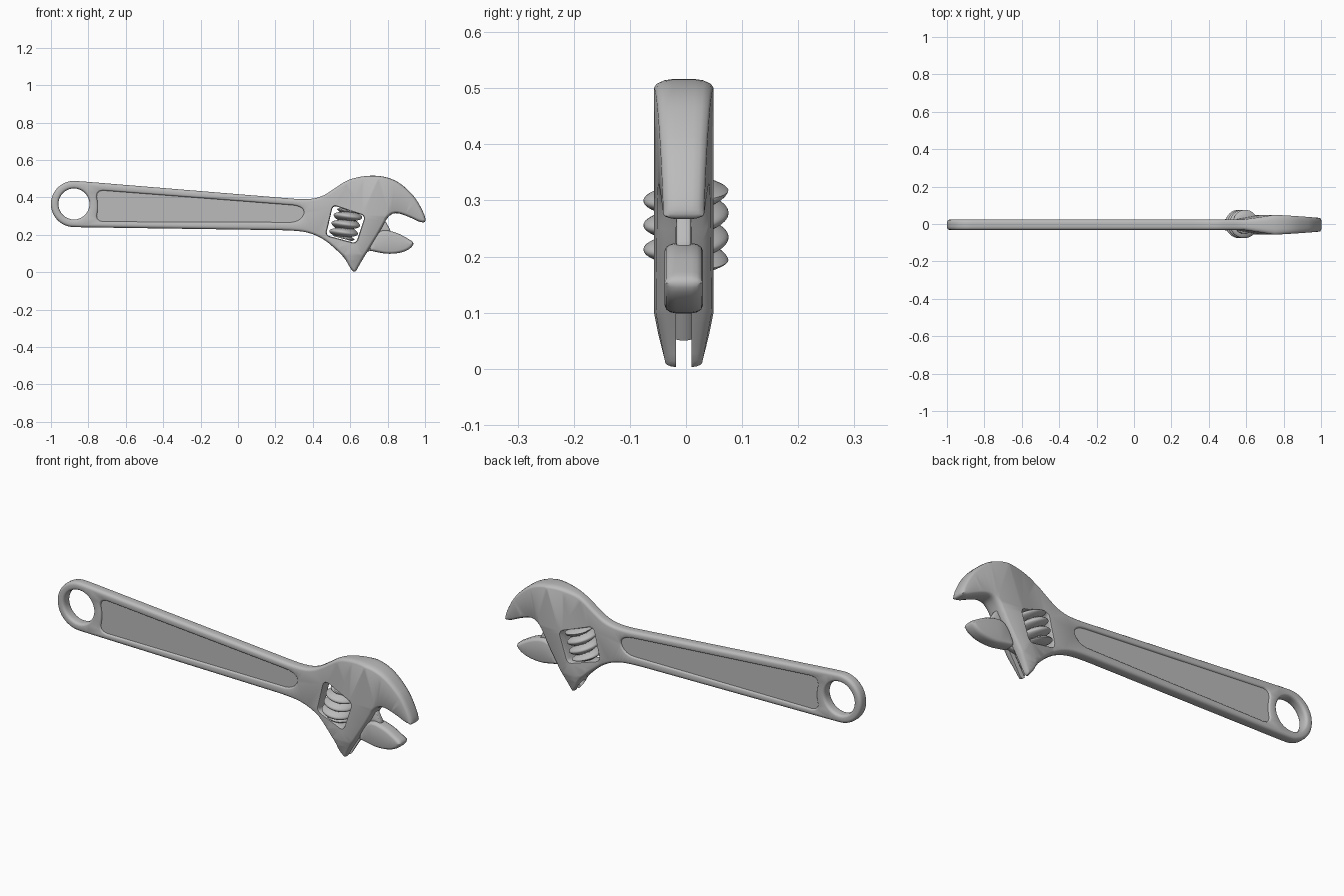
import bpy
import bmesh
from math import sin, cos, pi, radians
from mathutils import Vector
from mathutils.geometry import intersect_line_line_2d

if "Cube" in bpy.data.objects:
    bpy.data.objects.remove(bpy.data.objects["Cube"])

steel = bpy.data.materials.new("steel grey")
steel.use_nodes = True
steel.diffuse_color = (.5, .5, .5, 1)
steel.node_tree.nodes["Principled BSDF"].inputs["Base Color"].default_value = (.5, .5, .5, 1)


def finish(name, bm):
    """Turn a bmesh into a linked object."""
    bmesh.ops.recalc_face_normals(bm, faces=bm.faces[:])
    mesh = bpy.data.meshes.new(name)
    bm.to_mesh(mesh)
    bm.free()
    mesh.materials.append(steel)
    obj = bpy.data.objects.new(name, mesh)
    bpy.context.collection.objects.link(obj)
    return obj


def activate(obj):
    bpy.ops.object.select_all(action='DESELECT')
    obj.select_set(True)
    bpy.context.view_layer.objects.active = obj


def rounded(points, cap=.04, rounds=2):
    """Cut the corners of a closed outline until it is smooth."""
    pts = [Vector(p) for p in points]
    for _ in range(rounds):
        out = []
        for a, b in zip(pts, pts[1:] + pts[:1]):
            step = b - a
            cut = step * min(.25, cap / step.length)
            out += [a + cut, b - cut]
        pts, cap = out, cap / 2
    return pts


def arc(centre, radius, start, end, count):
    angles = [radians(start + (end - start) * i / count) for i in range(count + 1)]
    return [Vector((centre[0] + radius * cos(a), centre[1] + radius * sin(a))) for a in angles]


def inward(pts, depth):
    """Inward normals, shortened where the outline is narrow or tight."""
    result = []
    count = len(pts)
    for i, p in enumerate(pts):
        before = p - pts[i - 1]
        after = pts[(i + 1) % count] - p
        tangent = before.normalized() + after.normalized()
        normal = Vector((-tangent.y, tangent.x)).normalized()
        d = depth
        turn = before.normalized().cross(after.normalized())
        if turn > .01:
            d = min(d, .3 * (before.length + after.length) / turn)
        for j in range(count):
            hit = intersect_line_line_2d(p + normal * .0005, p + normal * .1,
                                         pts[j], pts[(j + 1) % count])
            if hit:
                d = min(d, .4 * (hit - p).length)
        result.append(normal * d)
    return result


def plate(name, loops, half, y0=0, cuts=(), thickness=None):
    """Plate with rounded rims; loops are (points, rim depth), outer one first."""
    bm = bmesh.new()
    caps = {-1: [], 1: []}
    for index, (pts, depth) in enumerate(loops):
        area = sum(a.cross(b) for a, b in zip(pts, pts[1:] + pts[:1]))
        if (area > 0) != (index == 0):
            pts = pts[::-1]
        normals = inward(pts, depth)
        rings = []
        for side, order in ((-1, (3, 2, 1, 0)), (1, (0, 1, 2, 3))):
            for k in order:
                a = k * pi / 6
                y = side * half * (.4 + .6 * sin(a))
                flat = [p + n * (1 - cos(a)) for p, n in zip(pts, normals)]
                rings.append([bm.verts.new((q.x, y, q.y)) for q in flat])
        n = len(pts)
        for low, high in zip(rings, rings[1:]):
            for i in range(n):
                j = (i + 1) % n
                bm.faces.new((low[i], low[j], high[j], high[i]))
        for side, ring in ((-1, rings[0]), (1, rings[-1])):
            caps[side] += [bm.edges.get((ring[i], ring[(i + 1) % n])) for i in range(n)]
    for side, edges in caps.items():
        bmesh.ops.triangle_fill(bm, edges=edges, use_beauty=True, normal=(0, side, 0))
    for point, normal in cuts:
        bmesh.ops.bisect_plane(bm, geom=bm.verts[:] + bm.edges[:] + bm.faces[:],
                               dist=.00001, plane_co=point, plane_no=normal)
    for v in bm.verts:
        if thickness:
            v.co.y *= thickness(v.co) / half
        v.co.y += y0
    return finish(name, bm)


def rod(name, start, end, radius):
    start, end = Vector(start), Vector(end)
    bm = bmesh.new()
    bmesh.ops.create_cone(bm, cap_ends=True, segments=32, radius1=radius, radius2=radius,
                          depth=(end - start).length)
    turn = (end - start).to_track_quat('Z', 'Y').to_matrix().to_4x4()
    bmesh.ops.transform(bm, matrix=turn, verts=bm.verts)
    bmesh.ops.translate(bm, vec=(start + end) / 2, verts=bm.verts)
    return finish(name, bm)


MID = -.004
HANDLE = .0275

# Body outline: hanging ring, handle, head and fixed jaw
eye = (-.877, .365)
outline = arc(eye, .124, 85, 268, 14) + [Vector(p) for p in (
    (.29, .224), (.38, .213), (.46, .177), (.53, .117), (.575, .07), (.595, .025),
    (.625, -.006), (.652, .045), (.71, .139), (.76, .22), (.8, .297), (.842, .322),
    (.92, .294), (.975, .266), (1.006, .268), (.997, .31), (.955, .39), (.91, .44),
    (.855, .485), (.79, .511), (.72, .518), (.65, .511), (.58, .492), (.5, .436),
    (.44, .4), (.36, .388))]
recess = [(-.76, .439), (.33, .355), (.36, .32), (.32, .268), (-.76, .272), (-.745, .35)]
window = [(.508, .358), (.679, .301), (.631, .155), (.47, .198)]

# Head swells toward a slanted crease, then thins toward the jaw tip
CREASE = Vector((.59, 0, .05))
ACROSS = Vector((.94, 0, -.34))


def head_thickness(co):
    s = (co - CREASE).dot(ACROSS)
    swell = min(max((s + .15) / .15, 0), 1)
    half = HANDLE + swell * .0255 - max(s, 0) * .055
    return half - max(.1 - co.z, 0) * .2


cuts = [(CREASE + ACROSS * s, ACROSS) for s in (-.15, -.075, 0, .1, .2)]
cuts.append((Vector((0, 0, .1)), Vector((0, 0, 1))))
body = plate("wrench_body", [
    (rounded(outline), .014),
    (arc(eye, .083, 0, 350, 35), .012),
    (rounded(recess, .025), .009),
    (rounded(window, .012), .004)], HANDLE, MID, cuts, head_thickness)

# Thin web that forms the floor of the handle recess
grow = [(x + (.01 if x > 0 else -.01), z + (.01 if z > .33 else -.01)) for x, z in recess]
web = plate("handle_web", [(rounded(grow, .025), .001)], .019, MID)

# Slide channel bored into the head, with a slot opening toward the jaw
SLIDE = Vector((.523, 0, .852))
SIDE = Vector((.852, 0, -.523))
BASE = Vector((.614, MID, .072))


def on_slide(along, out=0):
    return BASE + SLIDE * along + SIDE * out


bore = rod("channel_bore", on_slide(-.15), on_slide(.25), .027)
corners = [on_slide(a, b) for a, b in ((-.15, 0), (-.15, .09), (.24, .09), (.24, 0))]
slot = plate("channel_slot", [([Vector((c.x, c.z)) for c in corners], .0005)], .014, MID)
for cutter in (bore, slot):
    cutter.hide_render = True
    activate(body)
    mod = body.modifiers.new("channel", 'BOOLEAN')
    mod.operation = 'DIFFERENCE'
    mod.solver = 'EXACT'
    mod.object = cutter
    bpy.ops.object.modifier_apply(modifier=mod.name)
    bpy.data.objects.remove(cutter)

# Movable jaw: slide bar, neck and jaw
bar = rod("jaw_slide_bar", on_slide(-.01), on_slide(.24), .0255)
neck = plate("jaw_neck", [(rounded(
    [(.64, .1), (.74, .27), (.785, .28), (.82, .215), (.74, .12)], .01), .003)], .0125, MID)
jaw = plate("movable_jaw", [(rounded(
    [(.695, .118), (.735, .2), (.775, .229), (.85, .212), (.905, .182), (.945, .157),
     (.92, .124), (.87, .103), (.8, .097), (.74, .108)], .02), .014)], .034, MID)

# Adjusting worm: one spiral-ridged surface around a tilted axis
bm = bmesh.new()
LENGTH, PITCH, AROUND, ALONG = .156, .045, 40, 60
axis = Vector((.26, 0, .965))
right = Vector((.965, 0, -.26))
rings = []
for i in range(ALONG + 1):
    v = (i / ALONG - .5) * LENGTH
    fade = min(1, .3 + 9 * (.5 - abs(i / ALONG - .5)))
    ring = []
    for j in range(AROUND):
        a = 2 * pi * j / AROUND
        ridge = abs(sin(pi * v / PITCH - a / 2 + pi / 4)) ** .8
        r = .042 + .034 * ridge * fade
        ring.append(bm.verts.new(Vector((.576, 0, .256)) + axis * v
                                 + (right * cos(a) + Vector((0, 1, 0)) * sin(a)) * r))
    rings.append(ring)
for low, high in zip(rings, rings[1:]):
    for j in range(AROUND):
        k = (j + 1) % AROUND
        bm.faces.new((low[j], low[k], high[k], high[j]))
bm.faces.new(rings[0])
bm.faces.new(rings[-1])
worm = finish("adjusting_worm", bm)

for part in (body, web, bar, neck, jaw, worm):
    activate(part)
    bpy.ops.object.shade_smooth_by_angle(angle=radians(40))
